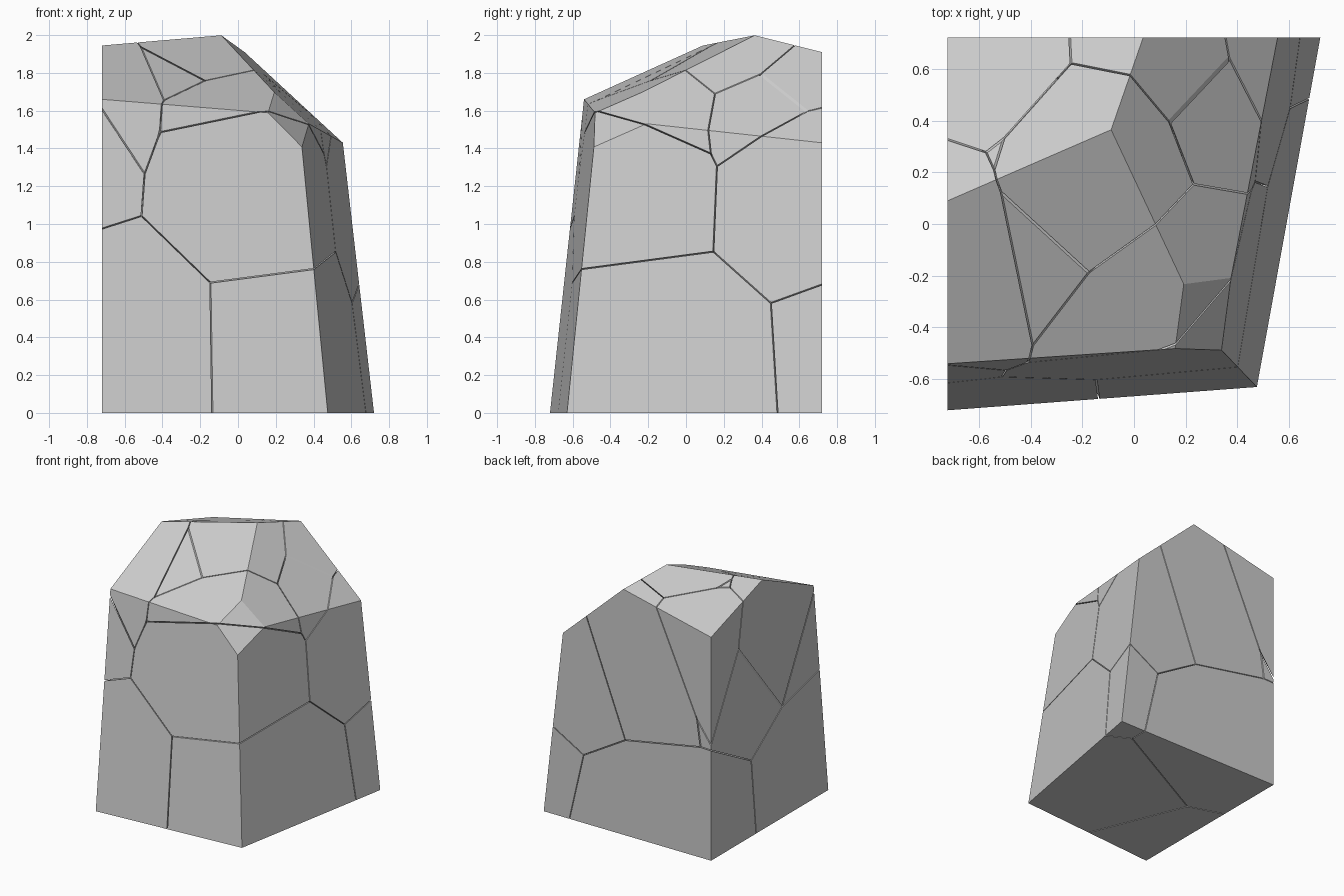
import bpy, bmesh
from mathutils import Vector

if "Cube" in bpy.data.objects:
    bpy.data.objects.remove(bpy.data.objects["Cube"])

GAP = 0.003                      # half the width of a crack
CENTRE = Vector((0, 0, 0.8))


def cut(bm, point, normal):
    """Slice off everything on the normal side and cap the hole."""
    geom = bm.verts[:] + bm.edges[:] + bm.faces[:]
    res = bmesh.ops.bisect_plane(bm, geom=geom, dist=1e-6, plane_co=point,
                                 plane_no=normal, clear_outer=True)
    edges = [e for e in res["geom_cut"]
             if isinstance(e, bmesh.types.BMEdge) and e.is_valid and e.is_boundary]
    if len(edges) > 2:
        bmesh.ops.edgeloop_fill(bm, edges=edges)


# Rough block: a box trimmed by the facets of the boulder
block = bmesh.new()
bmesh.ops.create_cube(block, size=1)
for v in block.verts:
    v.co = Vector((v.co.x * 1.64 + 0.10, v.co.y * 1.64 - 0.10, (v.co.z + 0.5) * 2.2))

facets = [
    ((-.72, -.72, 0), (.475, -.63, 0), (-.72, -.54, 1.66)),            # front
    ((.475, -.63, 0), (.72, .72, 0), (.555, .72, 1.43)),               # right
    ((-.72, -.54, 1.66), (.19, -.25, 1.69), (-.72, .09, 1.945)),       # front slope
    ((-.09, .36, 2.0), (.035, .72, 1.91), (.555, .72, 1.43)),          # right slope
    ((.19, -.25, 1.69), (.345, -.49, 1.40), (.385, -.21, 1.52)),       # corner chip
    ((-.72, .09, 1.945), (-.09, .36, 2.0), (.035, .72, 1.91)),         # back slope
]
for a, b, c in facets:
    a, b, c = Vector(a), Vector(b), Vector(c)
    n = (b - a).cross(c - a).normalized()
    if n.dot(a - CENTRE) < 0:
        n.negate()
    cut(block, a, n)

# Fracture centres: each chunk is the region nearest to its centre
seeds = {
    "lower_front_left": (-.835, -.815, .211),
    "lower_front_right": (.471, -.283, .173),
    "lower_back": (-.235, 1.052, .02),
    "lower_back_right": (1.15, 1.052, .34),
    "middle_back_right": (.561, .761, 1.37),
    "middle_front": (.323, -.42, 1.394),
    "middle_front_left": (-1.292, -.489, 1.519),
    "upper_left": (-.86, -.006, 1.775),
    "upper_core": (-.281, .19, 1.614),
    "upper_front": (.237, -.251, 1.731),
    "upper_centre": (-.124, .209, 1.88),
    "upper_right": (.46, .453, 1.84),
    "upper_back": (.05, .62, 1.566),
    "upper_back_left": (-.666, .694, 1.889),
}

# Rock chunks
for name, seed in seeds.items():
    chunk = block.copy()
    seed = Vector(seed)
    for other in seeds.values():
        other = Vector(other)
        if other == seed:
            continue
        n = (other - seed).normalized()
        cut(chunk, (seed + other) / 2 - n * GAP, n)
    if chunk.faces:
        bmesh.ops.recalc_face_normals(chunk, faces=chunk.faces[:])
        mesh = bpy.data.meshes.new(name + "_chunk")
        chunk.to_mesh(mesh)
        bpy.context.collection.objects.link(
            bpy.data.objects.new(name + "_chunk", mesh))
    chunk.free()
block.free()
